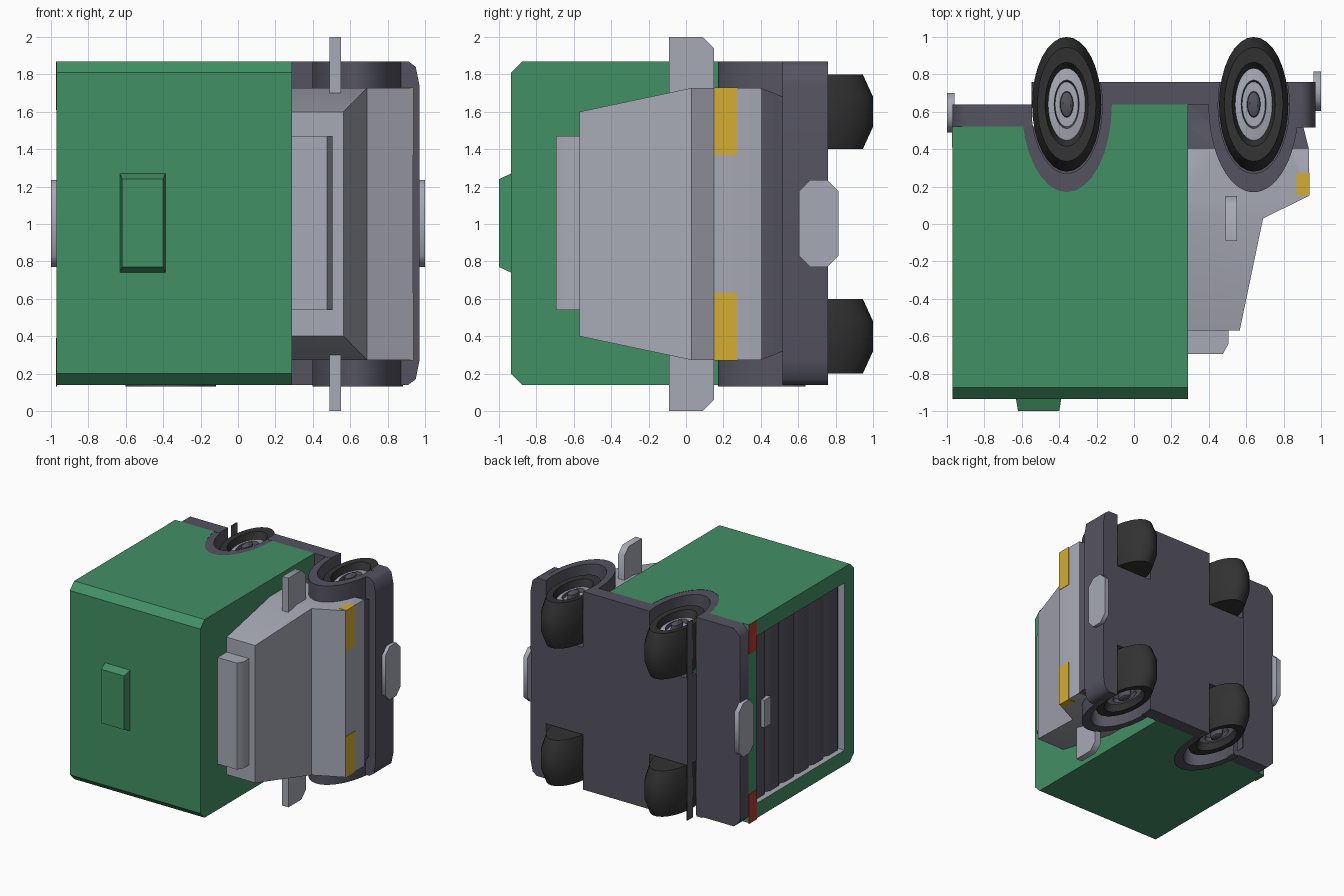
import bpy, bmesh, math
from mathutils import Vector

if "Cube" in bpy.data.objects:
    bpy.data.objects.remove(bpy.data.objects["Cube"])


def material(name, rgb):
    m = bpy.data.materials.new(name)
    m.use_nodes = True
    m.diffuse_color = (*rgb, 1)
    m.node_tree.nodes["Principled BSDF"].inputs["Base Color"].default_value = (*rgb, 1)
    return m


GREEN = material("cargo green", (0.055, 0.28, 0.13))
GREY = material("light grey", (0.39, 0.40, 0.46))
DARK = material("dark grey", (0.09, 0.088, 0.118))
TYRE = material("tyre black", (0.032, 0.032, 0.032))
YELLOW = material("lamp yellow", (0.66, 0.42, 0.03))
RED = material("lamp red", (0.45, 0.05, 0.03))


def finish(name, bm, mats, angle=50):
    bmesh.ops.recalc_face_normals(bm, faces=bm.faces)
    mesh = bpy.data.meshes.new(name)
    bm.to_mesh(mesh)
    bm.free()
    ob = bpy.data.objects.new(name, mesh)
    bpy.context.collection.objects.link(ob)
    for m in mats:
        mesh.materials.append(m)
    smooth(ob, angle)
    return ob


def smooth(ob, angle=50):
    bpy.ops.object.select_all(action="DESELECT")
    ob.select_set(True)
    bpy.context.view_layer.objects.active = ob
    bpy.ops.object.shade_smooth_by_angle(angle=math.radians(angle))


def loft(bm, rings, cap=True):
    """Skin equal-length closed rings of points; returns faces per band."""
    vs = [[bm.verts.new(p) for p in r] for r in rings]
    bands = []
    for a, b in zip(vs, vs[1:]):
        n = len(a)
        bands.append([bm.faces.new((a[i], a[(i + 1) % n], b[(i + 1) % n], b[i]))
                      for i in range(n)])
    if cap:
        bm.faces.new(vs[0])
        bm.faces.new(vs[-1])
    return bands


def prism(name, axis, pts, lo, hi, *mats):
    """Extrude a 2D outline along x, y or z."""
    put = {"x": lambda p, t: (t, p[0], p[1]),
           "y": lambda p, t: (p[0], t, p[1]),
           "z": lambda p, t: (p[0], p[1], t)}[axis]
    bm = bmesh.new()
    loft(bm, [[put(p, t) for p in pts] for t in (lo, hi)])
    return finish(name, bm, mats)


def rect(a0, a1, b0, b1):
    return [(a0, b0), (a1, b0), (a1, b1), (a0, b1)]


def octagon(a0, a1, b0, b1, c):
    return [(a0 + c, b0), (a1 - c, b0), (a1, b0 + c), (a1, b1 - c),
            (a1 - c, b1), (a0 + c, b1), (a0, b1 - c), (a0, b0 + c)]


AXLE_Y, SQUASH, SEG = 0.64, 0.514, 32
AXLES = {"rear": -0.36, "front": 0.64}
SIDES = {"upper": 1, "lower": -1}


def ellipse(cx, r, a0=0, a1=2 * math.pi, n=SEG, closed=True):
    k = n if closed else n + 1
    return [(cx + r * SQUASH * math.cos(a0 + (a1 - a0) * i / n),
             AXLE_Y + r * math.sin(a0 + (a1 - a0) * i / n)) for i in range(k)]


def cut(ob, cutter, index):
    """Subtract a cutter, giving the cut faces the slot at index."""
    cutter.hide_render = True
    cutter.data.materials.clear()
    for m in ob.data.materials:
        cutter.data.materials.append(m)
    for f in cutter.data.polygons:
        f.material_index = index
    mod = ob.modifiers.new("cut", "BOOLEAN")
    mod.operation, mod.solver, mod.object = "DIFFERENCE", "EXACT", cutter
    bpy.context.view_layer.objects.active = ob
    bpy.ops.object.modifier_apply(modifier=mod.name)
    bpy.data.objects.remove(cutter)


def cut_wells(ob, axles, radius, index):
    for a in axles:
        for s in SIDES.values():
            cut(ob, prism("well_cutter", "z", ellipse(AXLES[a], radius),
                          1 + s * 0.38, 1 + s * 0.95), index)


# Cargo box with chamfered roof edges, wheel wells and door recess
body = prism("cargo_box", "z",
             [(-0.97, -0.935), (0.29, -0.935), (0.29, 0.64), (-0.5, 0.64),
              (-0.5, 0.52), (-0.97, 0.52)], 0.14, 1.87, GREEN, DARK, GREY)
bm = bmesh.new()
bm.from_mesh(body.data)
roof = [e for e in bm.edges if all(v.co.y < -0.9 for v in e.verts)
        and abs(e.verts[0].co.x - e.verts[1].co.x) > 0.5]
bmesh.ops.bevel(bm, geom=roof, offset=0.06, segments=1, affect="EDGES")
bm.to_mesh(body.data)
bm.free()
cut_wells(body, ["rear"], 0.47, 1)
cut(body, prism("recess_cutter", "x", rect(-0.8, 0.41, 0.27, 1.73), -1.1, -0.9), 2)
smooth(body)

# Slatted rear door, handle and tail lamps
slats, y0, step = 6, -0.8, 1.21 / 6
outline = [(-0.895, 0.41), (-0.895, y0)]
for i in range(slats):
    y = y0 + i * step
    outline += [(-0.908, y), (-0.93, y + 0.04), (-0.93, y + step - 0.04),
                (-0.908, y + step - 0.001)]
prism("rear_door", "z", outline, 0.275, 1.725, DARK)
prism("door_handle", "x", rect(0.2, 0.29, 0.88, 1.12), -0.96, -0.92, GREY)
for side, s in SIDES.items():
    prism(side + "_tail_lamp", "x", rect(0.41, 0.522, 1 + s * 0.61, 1 + s * 0.868),
          -0.974, -0.967, RED)

# Roof hatch, tapering outwards
bm = bmesh.new()
loft(bm, [[(x, y, z) for x, z in rect(-0.51 - w, -0.51 + w, 1.005 - h, 1.005 + h)]
          for y, w, h in ((-0.93, 0.122, 0.267), (-1.0, 0.11, 0.235))])
finish("roof_hatch", bm, [GREEN])

# Cab lofted from roof to sill: (height, nose position, half width)
bm = bmesh.new()
levels = [(-0.57, 0.565, 0.6), (0.03, 0.69, 0.727), (0.15, 0.935, 0.727),
          (0.40, 0.935, 0.727), (0.52, 0.905, 0.68), (0.64, 0.88, 0.68)]
loft(bm, [[(x, y, z) for x, z in rect(0.288, xf, 1 - w, 1 + w)]
          for y, xf, w in levels])
for f in bm.faces:
    f.material_index = int(f.calc_center_median().y > 0.4)
cab = finish("cab", bm, [GREY, DARK], 30)
cut_wells(cab, ["front"], 0.46, 1)
smooth(cab, 30)

# Wind deflector on the cab roof
prism("wind_deflector", "z",
      [(0.285, -0.695), (0.475, -0.695), (0.505, -0.64), (0.505, -0.56), (0.285, -0.56)],
      0.54, 1.47, GREY)

# Chassis floor with wheel cut-outs, bumpers
floor = prism("chassis_floor", "y", rect(-0.548, 0.9, 0.14, 1.87), 0.64, 0.76, DARK)
cut_wells(floor, AXLES, 0.37, 0)
smooth(floor)
prism("front_bumper", "y",
      [(0.87, 0.14), (0.91, 0.14), (0.95, 0.17), (0.97, 0.27), (0.97, 1.74),
       (0.95, 1.84), (0.91, 1.87), (0.87, 1.87)], 0.515, 0.76, DARK)
prism("rear_bumper", "y",
      [(-0.545, 0.14), (-0.91, 0.14), (-0.97, 0.2), (-0.97, 1.81), (-0.91, 1.87),
       (-0.545, 1.87)], 0.52, 0.64, DARK)

# Number plates
prism("front_plate", "x", octagon(0.605, 0.815, 0.77, 1.235, 0.06), 0.96, 1.0, GREY)
prism("rear_plate", "x", octagon(0.49, 0.7, 0.77, 1.235, 0.06), -1.0, -0.96, GREY)

# Wheel profile: (radius, outward offset, material of the band that follows)
PROFILE = [(0.1, -0.2, 0), (0.305, -0.2, 0), (0.36, -0.08, 0), (0.36, 0.08, 0),
           (0.305, 0.2, 0), (0.225, 0.195, 0), (0.193, 0.14, 1), (0.13, 0.15, 2),
           (0.12, 0.12, 1), (0.07, 0.12, 2), (0.065, 0.17, 2), (0.04, 0.18, 2)]

for side, s in SIDES.items():
    for axle, cx in AXLES.items():
        # Arch band around each wheel
        band = (ellipse(cx, 0.47, math.pi, 2 * math.pi, closed=False)
                + ellipse(cx, 0.37, 2 * math.pi, math.pi, closed=False))
        prism(f"{side}_{axle}_arch", "z", band, 1 + s * 0.38, 1 + s * 0.868, DARK)
        # Wheel turned from the profile
        bm = bmesh.new()
        bands = loft(bm, [[(x, y, 1 + s * (0.6 + d)) for x, y in ellipse(cx, r)]
                          for r, d, _ in PROFILE])
        for faces, (_, _, m) in zip(bands, PROFILE):
            for f in faces:
                f.material_index = m
        bm.faces.ensure_lookup_table()
        bm.faces[-1].material_index = 2
        finish(f"{side}_{axle}_wheel", bm, [TYRE, GREY, DARK], 35)
    # Headlamp wrapping the cab corner
    prism(side + "_headlamp", "z", rect(0.87, 0.939, 0.152, 0.272),
          1 + s * 0.37, 1 + s * 0.731, YELLOW)
    # Door mirror
    prism(side + "_mirror", "x",
          [(-0.09, 1 + s * 0.69), (-0.09, 1 + s), (0.09, 1 + s),
           (0.15, 1 + s * 0.94), (0.15, 1 + s * 0.69)], 0.49, 0.55, GREY)
